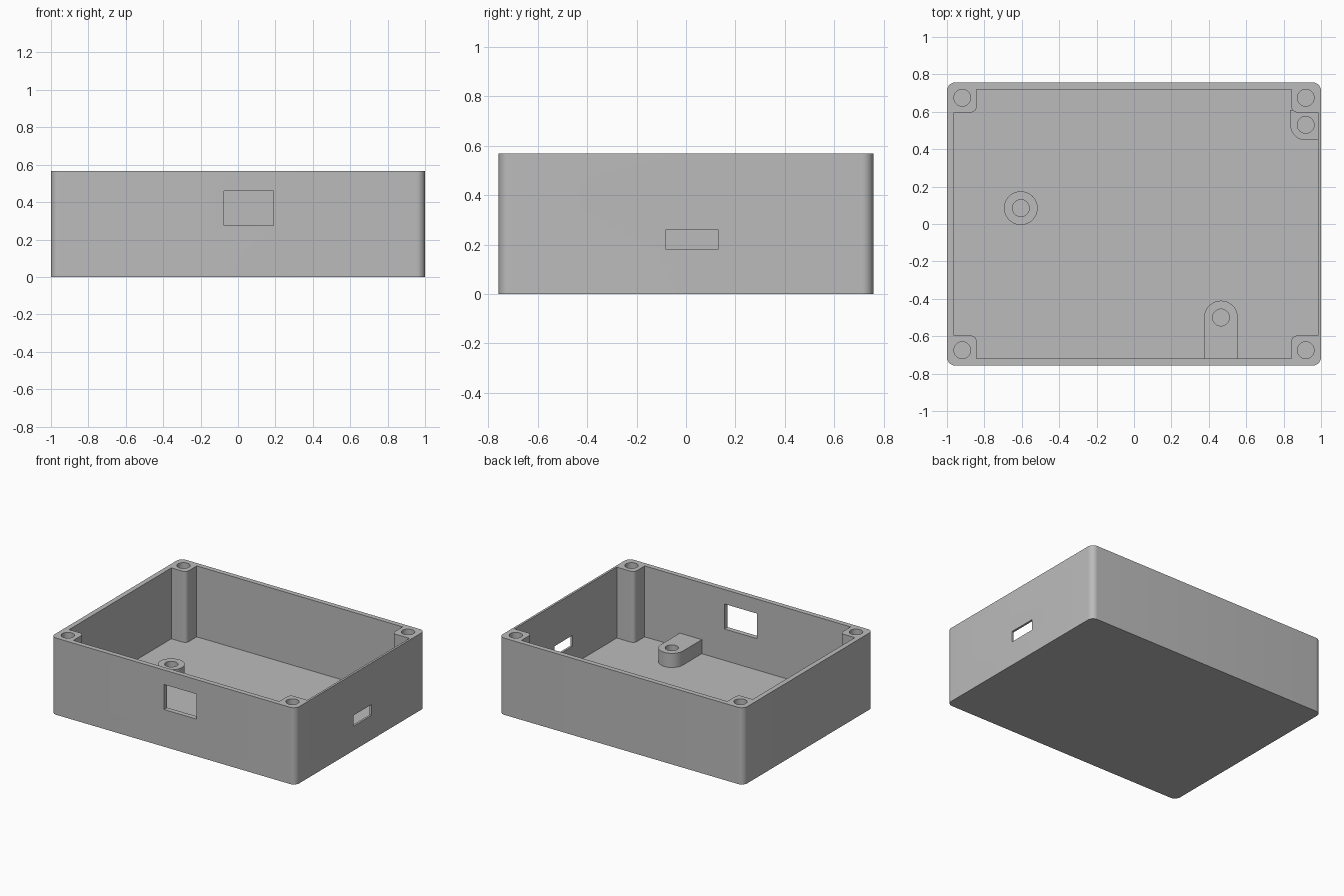
import bpy, bmesh, math
from mathutils import Vector, Matrix

cube = bpy.data.objects.get("Cube")
if cube:
    bpy.data.objects.remove(cube)

HEIGHT, FLOOR, BOSS_TOP = 0.567, 0.043, 0.147
LEFT, RIGHT, DEPTH = -0.963, 0.984, 0.72      # inner wall faces
POST_X, POST_Y, POST_R = 0.842, 0.597, 0.03   # inner edges of the corner posts
SCREW_R = 0.045

grey = bpy.data.materials.new("grey plastic")
grey.use_nodes = True
grey.diffuse_color = (0.5, 0.5, 0.5, 1)
grey.node_tree.nodes["Principled BSDF"].inputs["Base Color"].default_value = (0.5, 0.5, 0.5, 1)


def rounded(corners, steps=10):
    """Outline through (x, y, radius) corners, with filleted corners."""
    out = []
    for i, (x, y, r) in enumerate(corners):
        p = Vector((x, y))
        if r == 0:
            out.append(p)
            continue
        a = (Vector(corners[i - 1][:2]) - p).normalized()
        b = (Vector(corners[(i + 1) % len(corners)][:2]) - p).normalized()
        centre = p + (a + b) * r               # all corners are square
        for k in range(steps + 1):
            t = k / steps * math.pi / 2
            out.append(centre - b * r * math.cos(t) - a * r * math.sin(t))
    return out


def circle(x, y, r, sides=40):
    return [Vector((x + r * math.cos(t), y + r * math.sin(t)))
            for t in (2 * math.pi * k / sides for k in range(sides))]


def rect(x0, x1, y0, y1, r=0):
    return [(x0, y0, r), (x1, y0, r), (x1, y1, r), (x0, y1, r)]


def prism(name, outline, z0, z1, matrix=None):
    """Extrude an outline from z0 to z1, then optionally turn it."""
    bm = bmesh.new()
    face = bm.faces.new([bm.verts.new((p.x, p.y, z0)) for p in outline])
    top = bmesh.ops.extrude_face_region(bm, geom=[face])["geom"]
    bmesh.ops.translate(bm, vec=(0, 0, z1 - z0),
                        verts=[v for v in top if isinstance(v, bmesh.types.BMVert)])
    if matrix:
        bm.transform(matrix)
    bmesh.ops.recalc_face_normals(bm, faces=bm.faces)
    mesh = bpy.data.meshes.new(name)
    bm.to_mesh(mesh)
    bm.free()
    mesh.materials.append(grey)
    ob = bpy.data.objects.new(name, mesh)
    bpy.context.collection.objects.link(ob)
    return ob


def activate(ob):
    bpy.ops.object.select_all(action='DESELECT')
    ob.select_set(True)
    bpy.context.view_layer.objects.active = ob


def cut(ob, cutter):
    mod = ob.modifiers.new("cut", 'BOOLEAN')
    mod.operation, mod.solver, mod.object = 'DIFFERENCE', 'EXACT', cutter
    activate(ob)
    bpy.ops.object.modifier_apply(modifier=mod.name)
    bpy.data.objects.remove(cutter)


def smooth(ob):
    activate(ob)
    bpy.ops.object.shade_smooth_by_angle(angle=math.radians(30))


# Open box with rounded vertical edges
box = prism("enclosure", rounded(rect(-1, 1, -0.757, 0.757, 0.045)), 0, HEIGHT)

# Cavity, notched at the corners so the screw posts remain
notched = []
for sx, sy in ((-1, -1), (1, -1), (1, 1), (-1, 1)):
    wall = RIGHT if sx > 0 else LEFT
    notch = [(wall, sy * POST_Y, 0), (sx * POST_X, sy * POST_Y, POST_R),
             (sx * POST_X, sy * DEPTH, 0)]
    notched += notch if sx * sy > 0 else notch[::-1]
cut(box, prism("cavity_cutter", rounded(notched), FLOOR, HEIGHT + 0.1))

# Screw holes in the corner posts
for sx in (-1, 1):
    for sy in (-1, 1):
        cut(box, prism("screw_cutter", circle(sx * 0.918, sy * 0.675, SCREW_R),
                       FLOOR, HEIGHT + 0.1))

# Front window
upright_front = Matrix.Rotation(math.pi / 2, 4, 'X')
cut(box, prism("window_cutter", rounded(rect(-0.075, 0.19, 0.275, 0.46)),
               0.65, 0.85, upright_front))

# Round port and slot in the left side
upright_side = Matrix(((0, 0, 1, 0), (1, 0, 0, 0), (0, 1, 0, 0), (0, 0, 0, 1)))
cut(box, prism("port_cutter", circle(-0.355, 0.405, 0.067), 0.92, 1.1, upright_side))
cut(box, prism("slot_cutter", rounded(rect(-0.08, 0.13, 0.18, 0.26)),
               0.92, 1.1, upright_side))
smooth(box)

# Board standoffs: free-standing, against the front wall, in the back corner
standoffs = {
    "round_standoff": (circle(-0.605, 0.085, 0.09), -0.605, 0.085),
    "front_standoff": (rounded([(0.375, -0.73, 0), (0.555, -0.73, 0),
                                (0.555, -0.41, 0.09), (0.375, -0.41, 0.09)]), 0.465, -0.5),
    "corner_standoff": (rounded([(0.835, 0.448, 0.083), (0.99, 0.448, 0),
                                 (0.99, 0.61, 0), (0.835, 0.61, 0)]), 0.918, 0.53),
}
for name, (outline, x, y) in standoffs.items():
    ob = prism(name, outline, FLOOR - 0.01, BOSS_TOP)
    cut(ob, prism("screw_cutter", circle(x, y, SCREW_R), FLOOR, BOSS_TOP + 0.1))
    smooth(ob)
